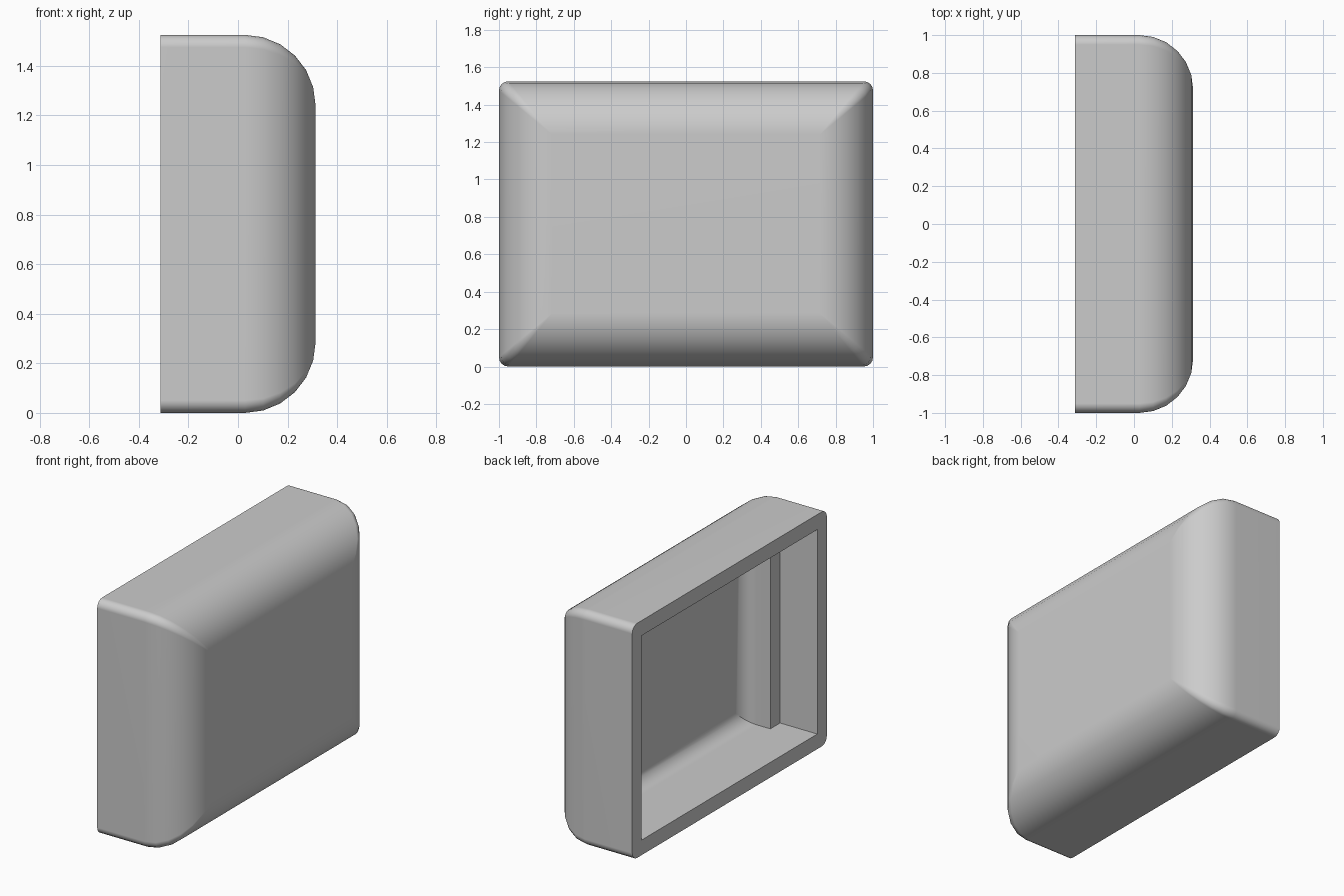
import bpy, bmesh
from math import sin, cos, pi, radians

cube = bpy.data.objects.get("Cube")
if cube:
    bpy.data.objects.remove(cube)

HALF_Y, HEIGHT = 1.0, 1.525
BACK, FRONT = -0.313, 0.313
ROUND, CORNER = 0.285, 0.05      # big front rounding, small corner rounding
LIP = 0.098                      # rim thickness
STEP_X, STEP = -0.045, 0.10      # side ledges inside
INNER_X, INNER_ROUND = 0.15, 0.095
ARC, CORNER_ARC = 6, 4


def loop(bm, x, dy, dz, r):
    """Rounded rectangle at depth x, inset by dy and dz."""
    hy, hz = HALF_Y - dy, HEIGHT / 2 - dz
    verts = []
    for k, (sy, sz) in enumerate([(1, 1), (-1, 1), (-1, -1), (1, -1)]):
        for i in range(CORNER_ARC + 1):
            a = (k + i / CORNER_ARC) * pi / 2
            verts.append(bm.verts.new((x, sy * (hy - r) + r * cos(a),
                                       HEIGHT / 2 + sz * (hz - r) + r * sin(a))))
    return verts


def arc(x_end, r):
    """Depth and inset along a quarter round that ends flat at x_end."""
    for i in range(ARC + 1):
        a = i / ARC * pi / 2
        yield x_end - r + r * sin(a), r * (1 - cos(a))


bm = bmesh.new()

# Outer skin, from the front face back to the rim
sections = [(x, d, d, CORNER * (1 - d / ROUND)) for x, d in arc(FRONT, ROUND)][::-1]
sections.append((BACK, 0, 0, CORNER))
# Rim, recess, side ledges and rounded inner floor
sections += [(BACK, LIP, LIP, 0), (STEP_X, LIP, LIP, 0)]
sections += [(STEP_X, LIP + STEP, LIP, 0)]
sections += [(x, LIP + STEP + d, LIP + d, 0) for x, d in arc(INNER_X, INNER_ROUND)]

loops = [loop(bm, *s) for s in sections]
bm.faces.new(loops[0])
bm.faces.new(loops[-1][::-1])
for a, b in zip(loops, loops[1:]):
    for i in range(len(a)):
        j = (i + 1) % len(a)
        bm.faces.new((a[i], b[i], b[j], a[j]))

bmesh.ops.remove_doubles(bm, verts=bm.verts, dist=1e-5)
bmesh.ops.delete(bm, geom=[f for f in bm.faces if f.calc_area() < 1e-8], context='FACES_ONLY')
bmesh.ops.recalc_face_normals(bm, faces=bm.faces)

mesh = bpy.data.meshes.new("hollow_housing")
bm.to_mesh(mesh)
bm.free()
housing = bpy.data.objects.new("hollow_housing", mesh)
bpy.context.collection.objects.link(housing)

# Plain grey
grey = bpy.data.materials.new("light_grey")
grey.use_nodes = True
grey.diffuse_color = (0.6, 0.6, 0.6, 1)
grey.node_tree.nodes["Principled BSDF"].inputs["Base Color"].default_value = (0.6, 0.6, 0.6, 1)
mesh.materials.append(grey)

# Smooth rounds, with the large faces kept flat
bpy.context.view_layer.objects.active = housing
housing.select_set(True)
bpy.ops.object.shade_smooth_by_angle(angle=radians(30))
weighted = housing.modifiers.new("flat_large_faces", 'WEIGHTED_NORMAL')
weighted.keep_sharp = True
